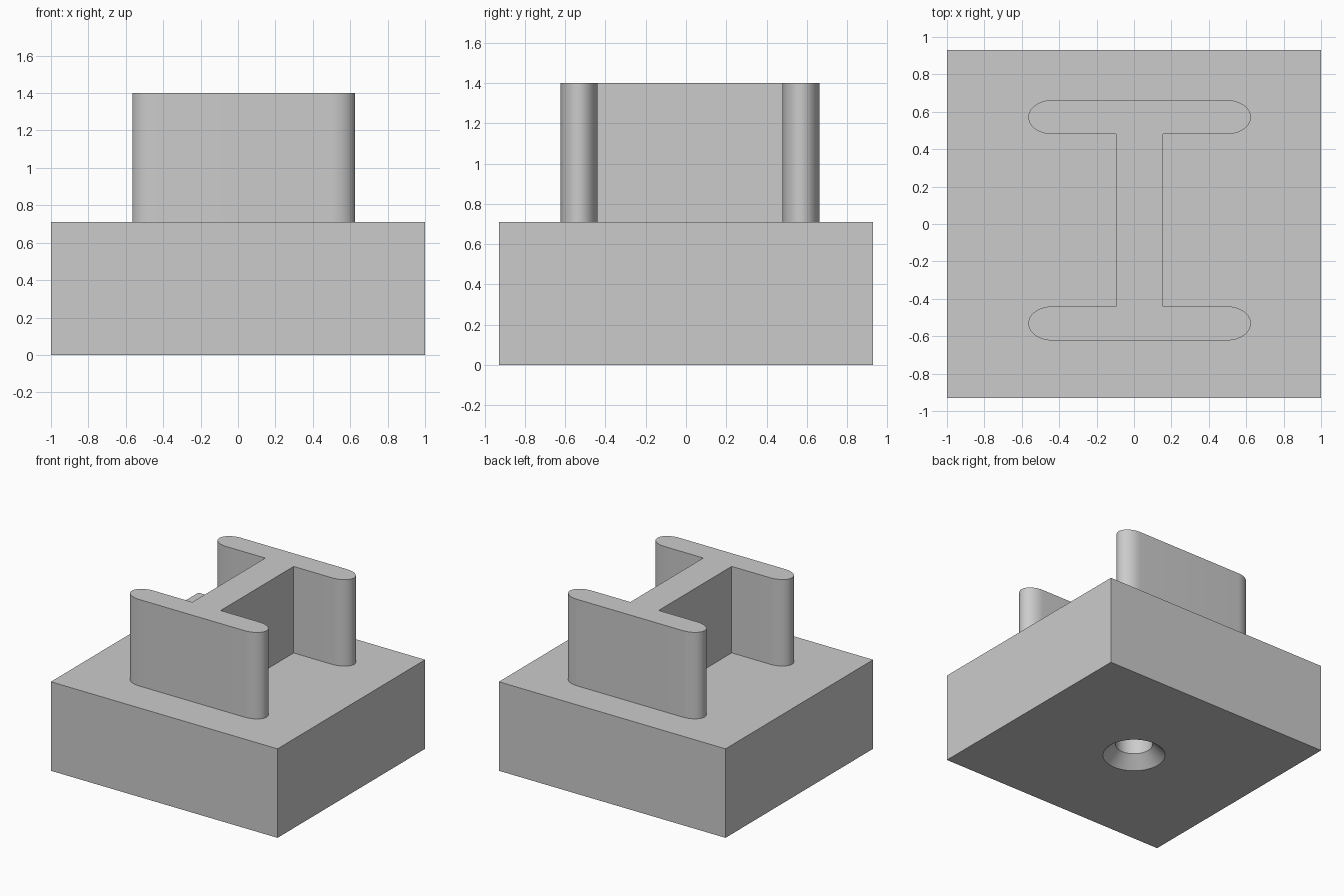
import bpy
import bmesh
from math import cos, sin, pi, radians

default = bpy.data.objects.get("Cube")
if default:
    bpy.data.objects.remove(default, do_unlink=True)

gray = bpy.data.materials.new("plain_gray")
gray.use_nodes = True
gray.diffuse_color = (0.6, 0.6, 0.6, 1)
gray.node_tree.nodes["Principled BSDF"].inputs["Base Color"].default_value = (0.6, 0.6, 0.6, 1)


def loft(name, rings):
    """Closed solid through matching rings of points."""
    bm = bmesh.new()
    loops = [[bm.verts.new(p) for p in ring] for ring in rings]
    for a, b in zip(loops, loops[1:]):
        for i in range(len(a)):
            j = (i + 1) % len(a)
            bm.faces.new((a[i], a[j], b[j], b[i]))
    bm.faces.new(loops[0][::-1])
    bm.faces.new(loops[-1])
    bmesh.ops.recalc_face_normals(bm, faces=bm.faces)
    mesh = bpy.data.meshes.new(name)
    bm.to_mesh(mesh)
    bm.free()
    mesh.materials.append(gray)
    obj = bpy.data.objects.new(name, mesh)
    bpy.context.collection.objects.link(obj)
    return obj


def prism(name, outline, bottom, top):
    return loft(name, [[(x, y, z) for x, y in outline] for z in (bottom, top)])


def combine(target, tool, operation):
    mod = target.modifiers.new(operation, 'BOOLEAN')
    mod.operation = operation
    mod.object = tool
    mod.solver = 'EXACT'
    bpy.context.view_layer.objects.active = target
    bpy.ops.object.modifier_apply(modifier=mod.name)
    bpy.data.objects.remove(tool, do_unlink=True)


# Square base block
base = prism("base_with_post", [(-1, -0.93), (1, -0.93), (1, 0.93), (-1, 0.93)], 0, 0.71)

# I-shaped post: two round-ended flanges joined by a web
CX, CY = 0.03, 0.02
WEB, OUTER, INNER = 0.125, 0.643, 0.46
HALF, ROUND = 0.595, 0.13
mid, thick = (OUTER + INNER) / 2, (OUTER - INNER) / 2
quarter = [(WEB, INNER)]
for i in range(25):
    t = -pi / 2 + pi * i / 24
    quarter.append((HALF - ROUND + ROUND * cos(t), mid + thick * sin(t)))
upper = quarter + [(-x, y) for x, y in reversed(quarter)]
outline = upper + [(-x, -y) for x, y in upper]
post = prism("post", [(CX + x, CY + y) for x, y in outline], 0.6, 1.4)
combine(base, post, 'UNION')

# Countersunk blind screw hole in the underside
profile = [(0.32, -0.09), (0.135, 0.09), (0.135, 0.5)]
profile[0] = (0.227 + (0.227 - 0.135), -0.09)
hole = loft("screw_hole", [[(r * cos(2 * pi * i / 48), r * sin(2 * pi * i / 48), z)
                            for i in range(48)] for r, z in profile])
combine(base, hole, 'DIFFERENCE')

# Smooth the round ends and hole walls, keep the edges crisp
bpy.ops.object.select_all(action='DESELECT')
base.select_set(True)
bpy.context.view_layer.objects.active = base
bpy.ops.object.shade_smooth_by_angle(angle=radians(30))
